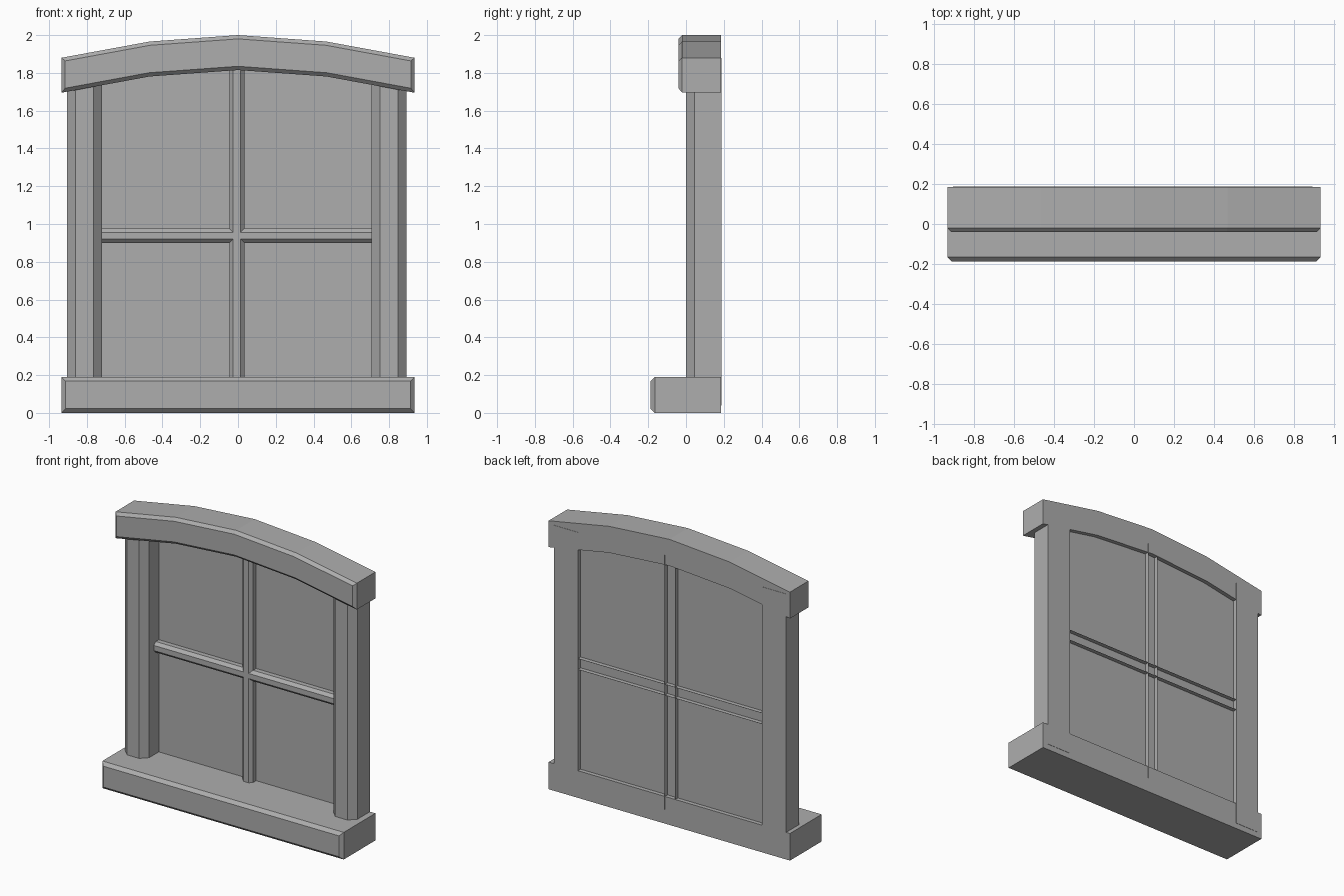
import bpy, bmesh
from mathutils import Vector

cube = bpy.data.objects.get("Cube")
if cube:
    bpy.data.objects.remove(cube, do_unlink=True)

GREY = (0.42, 0.42, 0.42, 1)
mat = bpy.data.materials.new("plain_grey")
mat.use_nodes = True
mat.diffuse_color = GREY
mat.node_tree.nodes["Principled BSDF"].inputs["Base Color"].default_value = GREY

BACK = 0.185
GLASS = 0.152


def finish(name, bm):
    mesh = bpy.data.meshes.new(name)
    bm.to_mesh(mesh)
    bm.free()
    mesh.materials.append(mat)
    obj = bpy.data.objects.new(name, mesh)
    bpy.context.collection.objects.link(obj)
    return obj


def slab(name, outline, front, back, chamfer=0):
    """Extrude an x-z outline from front to back and chamfer the front rim."""
    bm = bmesh.new()
    face = bm.faces.new([bm.verts.new((x, front, z)) for x, z in outline])
    rim = list(face.edges)
    ext = bmesh.ops.extrude_face_region(bm, geom=[face], use_keep_orig=True)
    verts = [g for g in ext["geom"] if isinstance(g, bmesh.types.BMVert)]
    bmesh.ops.translate(bm, verts=verts, vec=(0, back - front, 0))
    bmesh.ops.recalc_face_normals(bm, faces=bm.faces)
    if chamfer:
        bmesh.ops.bevel(bm, geom=rim, offset=chamfer, segments=1,
                        affect='EDGES', profile=0.5)
    bmesh.ops.recalc_face_normals(bm, faces=bm.faces)
    return finish(name, bm)


def moulding(name, centre, half, front, chamfer, start, end, upright=True, closed=True):
    """Sweep a chamfered section along z (upright) or along x."""
    y_back = BACK + 0.002
    right = [(half, y_back), (half, front + chamfer), (half - chamfer, front)]
    section = right + [(-a, y) for a, y in reversed(right)]

    def place(a, y, t):
        return Vector((centre + a, y, t) if upright else (t, y, centre + a))

    bm = bmesh.new()
    rings = [[bm.verts.new(place(a, y, t)) for a, y in section] for t in (start, end)]
    count = len(section)
    for i in range(count if closed else count - 1):
        j = (i + 1) % count
        bm.faces.new((rings[0][i], rings[0][j], rings[1][j], rings[1][i]))
    if closed:
        for ring in rings:
            bm.faces.new(ring)
    bmesh.ops.recalc_face_normals(bm, faces=bm.faces)
    if not closed:
        # the open-backed channel shows its outside to the front
        front_face = min(bm.faces, key=lambda f: f.calc_center_median().y)
        if front_face.normal.y > 0:
            bmesh.ops.reverse_faces(bm, faces=bm.faces)
    return finish(name, bm)


# Sill
W = 0.935
slab("sill", [(-W, 0), (W, 0), (W, 0.19), (-W, 0.19)], -0.187, BACK, 0.022)

# Arched lintel
arch = [(-W, 1.88), (-W / 2, 1.966), (0, 2.0), (W / 2, 1.966), (W, 1.88)]


def lowered(drop):
    return [(x, z - drop) for x, z in arch]


slab("arched_lintel", arch + lowered(0.185)[::-1], -0.04, BACK, 0.02)

# Side posts
for name, x in (("right_post", -0.813), ("left_post", 0.8)):
    moulding(name, x, 0.093, 0, 0.046, 0.04, 1.86)

# Glazing bars, hollow at the back
moulding("upright_bar", -0.006, 0.04, 0.098, 0.02, 0.1, 1.88, closed=False)
moulding("cross_bar", 0.938, 0.038, 0.098, 0.02, -0.76, 0.75, upright=False, closed=False)

# Glass pane, tucked into the frame
pane = [(x * 0.85, z) for x, z in lowered(0.1)]
slab("glass_pane", pane + [(W * 0.85, 0.1), (-W * 0.85, 0.1)], GLASS, GLASS + 0.004)
